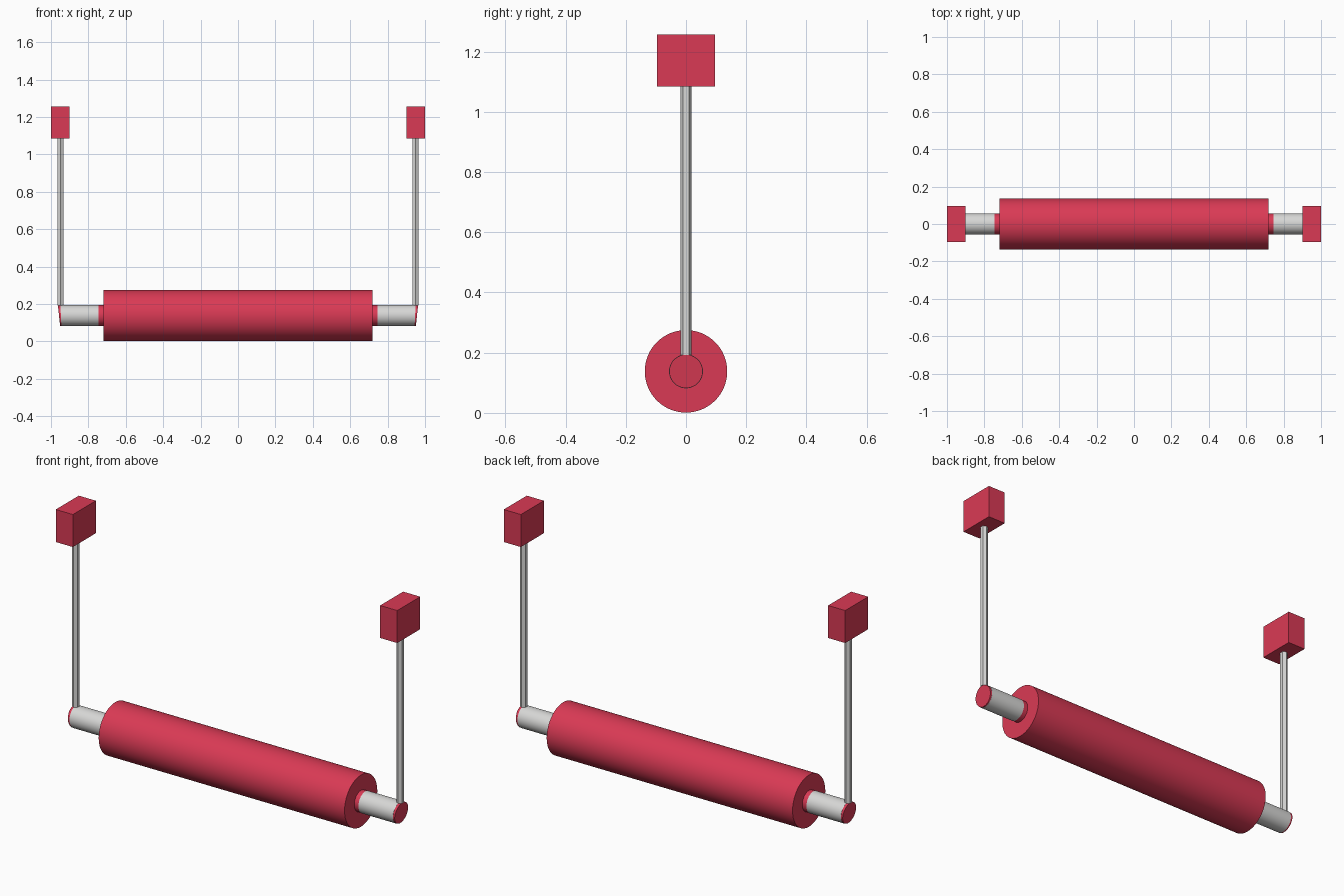
import bpy, bmesh, math
from mathutils import Matrix

if "Cube" in bpy.data.objects:
    bpy.data.objects.remove(bpy.data.objects["Cube"])


def material(name, rgb):
    m = bpy.data.materials.new(name)
    m.diffuse_color = (*rgb, 1)
    m.use_nodes = True
    m.node_tree.nodes["Principled BSDF"].inputs["Base Color"].default_value = m.diffuse_color
    return m


RED = material("crimson", (0.70, 0.042, 0.09))
GREY = material("light_grey", (0.68, 0.68, 0.67))
AXIS_Z = 0.138


def finish(bm, name, mat, smooth=False):
    bmesh.ops.recalc_face_normals(bm, faces=bm.faces)
    me = bpy.data.meshes.new(name)
    bm.to_mesh(me)
    bm.free()
    ob = bpy.data.objects.new(name, me)
    bpy.context.collection.objects.link(ob)
    me.materials.append(mat)
    if smooth:
        bpy.context.view_layer.objects.active = ob
        ob.select_set(True)
        bpy.ops.object.shade_smooth_by_angle(angle=math.radians(35))
        ob.select_set(False)
    return ob


def x_cylinder(name, x0, x1, r, mat, lean=None):
    """Cylinder along x; lean = (end sign, amount) slants that end outward at the top."""
    bm = bmesh.new()
    bmesh.ops.create_cone(bm, cap_ends=True, segments=64, radius1=r, radius2=r,
                          depth=x1 - x0, matrix=Matrix.Rotation(math.pi / 2, 4, 'Y'))
    mid = (x0 + x1) / 2
    for v in bm.verts:
        if lean and v.co.x * lean[0] > 0:
            v.co.x += lean[0] * lean[1] * v.co.z / r
        v.co.x += mid
        v.co.z += AXIS_Z
    return finish(bm, name, mat, True)


# big roller
x_cylinder("roller", -0.72, 0.72, 0.137, RED)

for s, side in ((-1, "left"), (1, "right")):
    # red shaft core with slightly slanted end, and its grey sleeve
    a, b = sorted((s * 0.70, s * 0.957))
    x_cylinder(side + "_shaft", a, b, 0.0555, RED, (s, 0.006))
    a, b = sorted((s * 0.745, s * 0.947))
    x_cylinder(side + "_sleeve", a, b, 0.0565, GREY, (s, 0.003))

    # hexagonal upright rod
    bm = bmesh.new()
    bmesh.ops.create_cone(bm, cap_ends=True, segments=6, radius1=0.0187, radius2=0.0187,
                          depth=0.90)
    flat = any(abs(v.co.y) < 1e-4 for v in bm.verts)  # keep corners facing front and back
    if flat:
        bmesh.ops.rotate(bm, verts=bm.verts, matrix=Matrix.Rotation(math.pi / 6, 3, 'Z'))
    bmesh.ops.translate(bm, verts=bm.verts, vec=(s * 0.95, 0, 0.193 + 0.45))
    finish(bm, side + "_rod", GREY)

    # block handle
    bm = bmesh.new()
    bmesh.ops.create_cube(bm, size=1)
    bmesh.ops.scale(bm, verts=bm.verts, vec=(0.10, 0.192, 0.172))
    bmesh.ops.translate(bm, verts=bm.verts, vec=(s * 0.95, 0, 1.171))
    finish(bm, side + "_handle", RED)
